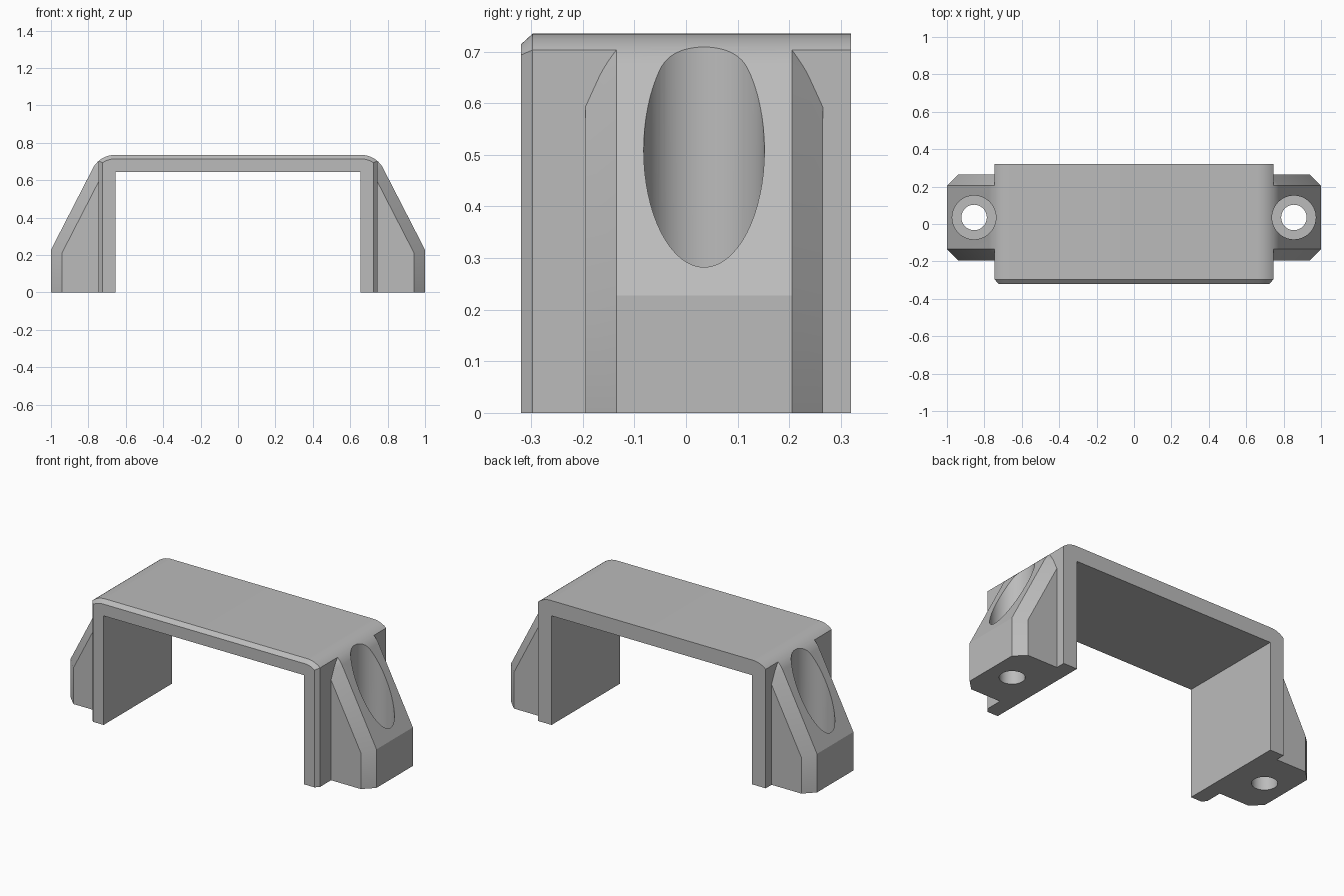
import bpy, bmesh
from math import sin, cos, tan, asin, radians

cube = bpy.data.objects.get("Cube")
if cube:
    bpy.data.objects.remove(cube)

WALL_X, TOP_Z, INNER_X, INNER_Z = 0.745, 0.735, 0.655, 0.645
RADIUS, SLOPE = 0.13, radians(62.8)
CX, CZ = 0.66, TOP_Z - RADIUS          # centre of the corner rounding
HOLE_X, HOLE_Y = 0.855, 0.035

grey = bpy.data.materials.new("grey plastic")
grey.use_nodes = True
colour = (0.5, 0.5, 0.5, 1)
grey.diffuse_color = colour
grey.node_tree.nodes["Principled BSDF"].inputs["Base Color"].default_value = colour


def make_object(name, bm):
    bmesh.ops.recalc_face_normals(bm, faces=bm.faces)
    mesh = bpy.data.meshes.new(name)
    bm.to_mesh(mesh)
    bm.free()
    mesh.materials.append(grey)
    ob = bpy.data.objects.new(name, mesh)
    bpy.context.collection.objects.link(ob)
    return ob


def loft(sections):
    """Solid through (y, outline) sections with equal point counts."""
    bm = bmesh.new()
    rings = [[bm.verts.new((x, y, z)) for x, z in pts] for y, pts in sections]
    for a, b in zip(rings, rings[1:]):
        for i in range(len(a)):
            j = (i + 1) % len(a)
            bm.faces.new((a[i], a[j], b[j], b[i]))
    bm.faces.new(rings[0])
    bm.faces.new(rings[-1])
    return bm


def arc(start, end, steps, off):
    r = RADIUS - off
    angles = [start + (end - start) * i / steps for i in range(steps + 1)]
    return [(CX + r * sin(a), CZ + r * cos(a)) for a in angles]


# Half of the U-shaped bracket, inset by off on its outer side
def bracket_outline(off):
    end = asin((WALL_X - off - CX) / (RADIUS - off))
    return ([(-0.1, INNER_Z), (-0.1, TOP_Z - off)] + arc(0, end, 10, off)
            + [(WALL_X - off, 0), (INNER_X, 0), (INNER_X, INNER_Z)])


# Sloped mounting lug, inset by off on its outer side
def lug_outline(off):
    split = asin((WALL_X - CX) / RADIUS)
    ex, ez = CX + RADIUS * sin(SLOPE), CZ + RADIUS * cos(SLOPE)
    corner = ez - (1 - ex) * tan(SLOPE) - off * tan((radians(90) - SLOPE) / 2)
    return ([(0.6, 0), (0.6, TOP_Z - off)] + arc(0, split, 10, off)
            + arc(split, SLOPE, 6, off)[1:] + [(1 - off, corner), (1 - off, 0)])


bracket = make_object("bracket", loft([
    (-0.32, bracket_outline(0.021)), (-0.297, bracket_outline(0)),
    (0.32, bracket_outline(0))]))

bm = loft([(-0.195, lug_outline(0.06)), (-0.135, lug_outline(0)),
           (0.205, lug_outline(0)), (0.265, lug_outline(0.06))])
bmesh.ops.bisect_plane(bm, geom=bm.verts[:] + bm.edges[:] + bm.faces[:], dist=1e-5,
                       plane_co=(WALL_X, 0, 0), plane_no=(1, 0, 0), clear_inner=True)
bmesh.ops.holes_fill(bm, edges=[e for e in bm.edges if e.is_boundary], sides=0)
lug = make_object("mounting_lug", bm)


# Screw pocket and through hole
def cylinder(name, radius, z0, z1):
    bm = bmesh.new()
    bmesh.ops.create_cone(bm, cap_ends=True, segments=64, radius1=radius,
                          radius2=radius, depth=z1 - z0)
    bmesh.ops.translate(bm, vec=(HOLE_X, HOLE_Y, (z0 + z1) / 2), verts=bm.verts)
    return make_object(name, bm)


pocket = cylinder("pocket_cutter", 0.117, 0.12, 1)
hole = cylinder("hole_cutter", 0.068, -0.1, 0.5)

for helper, operation in ((lug, "UNION"), (pocket, "DIFFERENCE"), (hole, "DIFFERENCE")):
    helper.hide_render = True
    mod = bracket.modifiers.new(helper.name, "BOOLEAN")
    mod.operation, mod.object, mod.solver = operation, helper, "EXACT"

# Mirror to the other side
mirror = bracket.modifiers.new("mirror", "MIRROR")
mirror.use_bisect_axis[0] = True

for ob in bpy.context.selected_objects:
    ob.select_set(False)
bpy.context.view_layer.objects.active = bracket
bracket.select_set(True)
for mod in list(bracket.modifiers):
    bpy.ops.object.modifier_apply(modifier=mod.name)
for helper in (lug, pocket, hole):
    bpy.data.objects.remove(helper)
bpy.ops.object.shade_smooth_by_angle(angle=radians(20))
